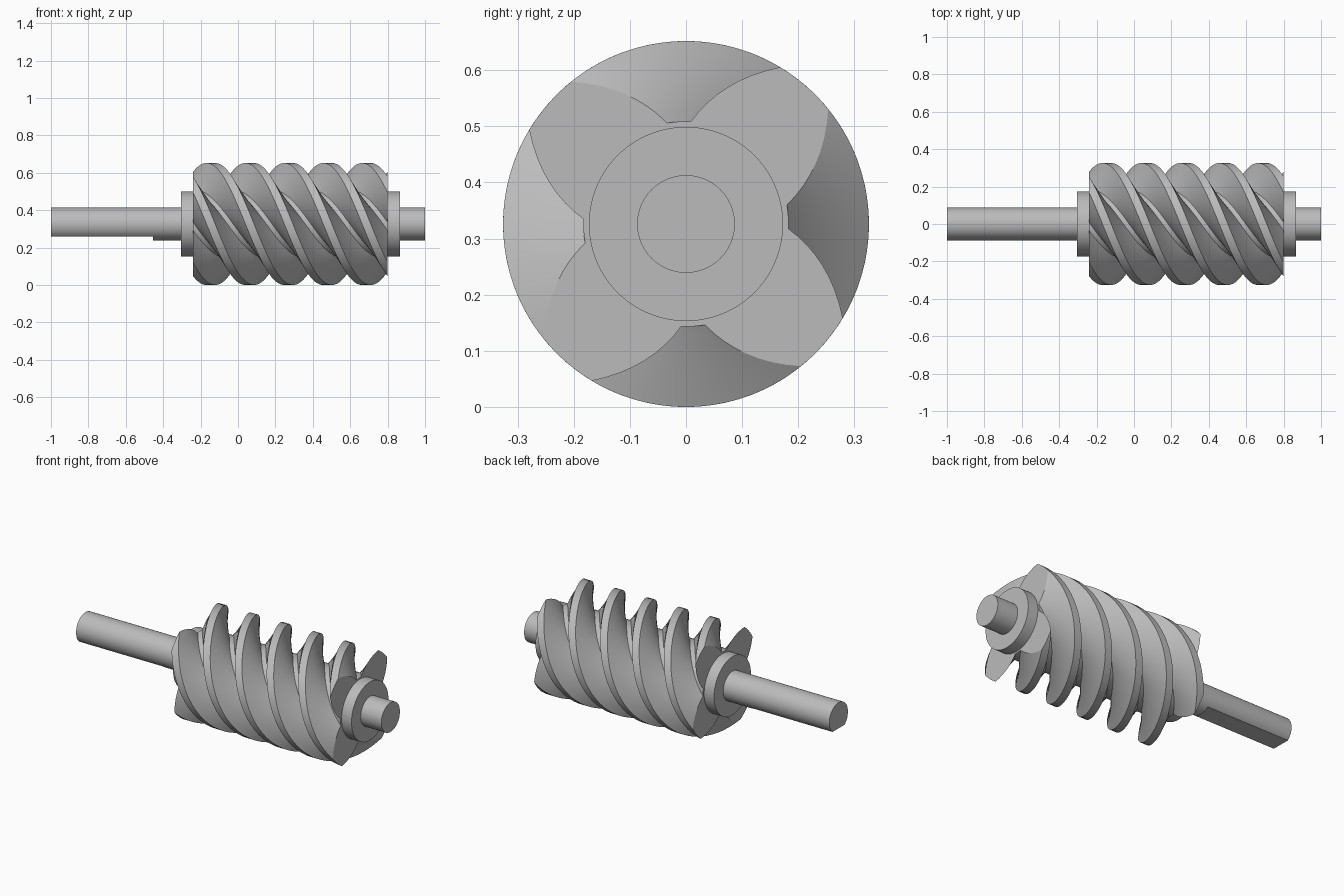
import bpy, bmesh
from math import sin, cos, pi, radians, asin

if "Cube" in bpy.data.objects:
    bpy.data.objects.remove(bpy.data.objects["Cube"], do_unlink=True)

AXIS_Z = 0.326
SHAFT_R, COLLAR_R = 0.087, 0.173
ROOT_R, OUTER_R = 0.183, 0.326
WORM_START, WORM_END = -0.24, 0.80
STARTS, LEAD = 4, 0.832

steel = bpy.data.materials.new("steel grey")
steel.use_nodes = True
grey = (0.5, 0.5, 0.5, 1)
steel.diffuse_color = grey
steel.node_tree.nodes["Principled BSDF"].inputs["Base Color"].default_value = grey


def loft(name, section, x0, x1, twist=0.0, steps=1):
    """Sweep a polar section (radius, angle) along x; the twist vanishes at x1."""
    bm = bmesh.new()
    rings = []
    for i in range(steps + 1):
        x = x0 + (x1 - x0) * i / steps
        turn = twist * (x - x1)
        rings.append([bm.verts.new((x, r * cos(a + turn), AXIS_Z + r * sin(a + turn)))
                      for r, a in section])
    n = len(section)
    for lower, upper in zip(rings, rings[1:]):
        for j in range(n):
            k = (j + 1) % n
            bm.faces.new((lower[j], lower[k], upper[k], upper[j]))
    bm.faces.new(rings[0])
    bm.faces.new(rings[-1])
    bmesh.ops.recalc_face_normals(bm, faces=bm.faces)
    mesh = bpy.data.meshes.new(name)
    bm.to_mesh(mesh)
    bm.free()
    mesh.materials.append(steel)
    obj = bpy.data.objects.new(name, mesh)
    bpy.context.collection.objects.link(obj)
    bpy.ops.object.select_all(action='DESELECT')
    obj.select_set(True)
    bpy.context.view_layer.objects.active = obj
    bpy.ops.object.shade_smooth_by_angle(angle=radians(30))
    return obj


def arc(radius, a0, a1, count):
    return [(radius, a0 + (a1 - a0) * i / count) for i in range(count + 1)]


def circle(radius, count=96):
    return arc(radius, 0, 2 * pi, count)[:-1]


# Worm section: groove floor, straight axial flank, crest land, opposite flank
floor_half, crest_half, flank_steps = radians(6.75), radians(35), 8
pitch = 2 * pi / STARTS
worm_section = []
for s in range(STARTS):
    mid = radians(4) + s * pitch
    flank = [(ROOT_R + (OUTER_R - ROOT_R) * i / flank_steps,
              floor_half + (crest_half - floor_half) * i / flank_steps)
             for i in range(1, flank_steps)]
    worm_section += arc(ROOT_R, mid - floor_half, mid + floor_half, 3)
    worm_section += [(r, mid + a) for r, a in flank]
    worm_section += arc(OUTER_R, mid + crest_half, mid + pitch - crest_half, 5)
    worm_section += [(r, mid + pitch - a) for r, a in reversed(flank)]
loft("worm_thread", worm_section, WORM_START, WORM_END, 2 * pi / LEAD, 180)

# Collars on both ends of the thread
loft("left_collar", circle(COLLAR_R), WORM_END - 0.01, 0.865)
loft("right_collar", circle(COLLAR_R), -0.305, WORM_START + 0.01)

# Round shaft, and its long end with a flat along the underside
loft("round_shaft", circle(SHAFT_R), -0.455, 1.0)
flat_angle = asin(-0.066 / SHAFT_R)
loft("flatted_shaft_end", arc(SHAFT_R, flat_angle, pi - flat_angle, 72), -1.0, -0.44)
